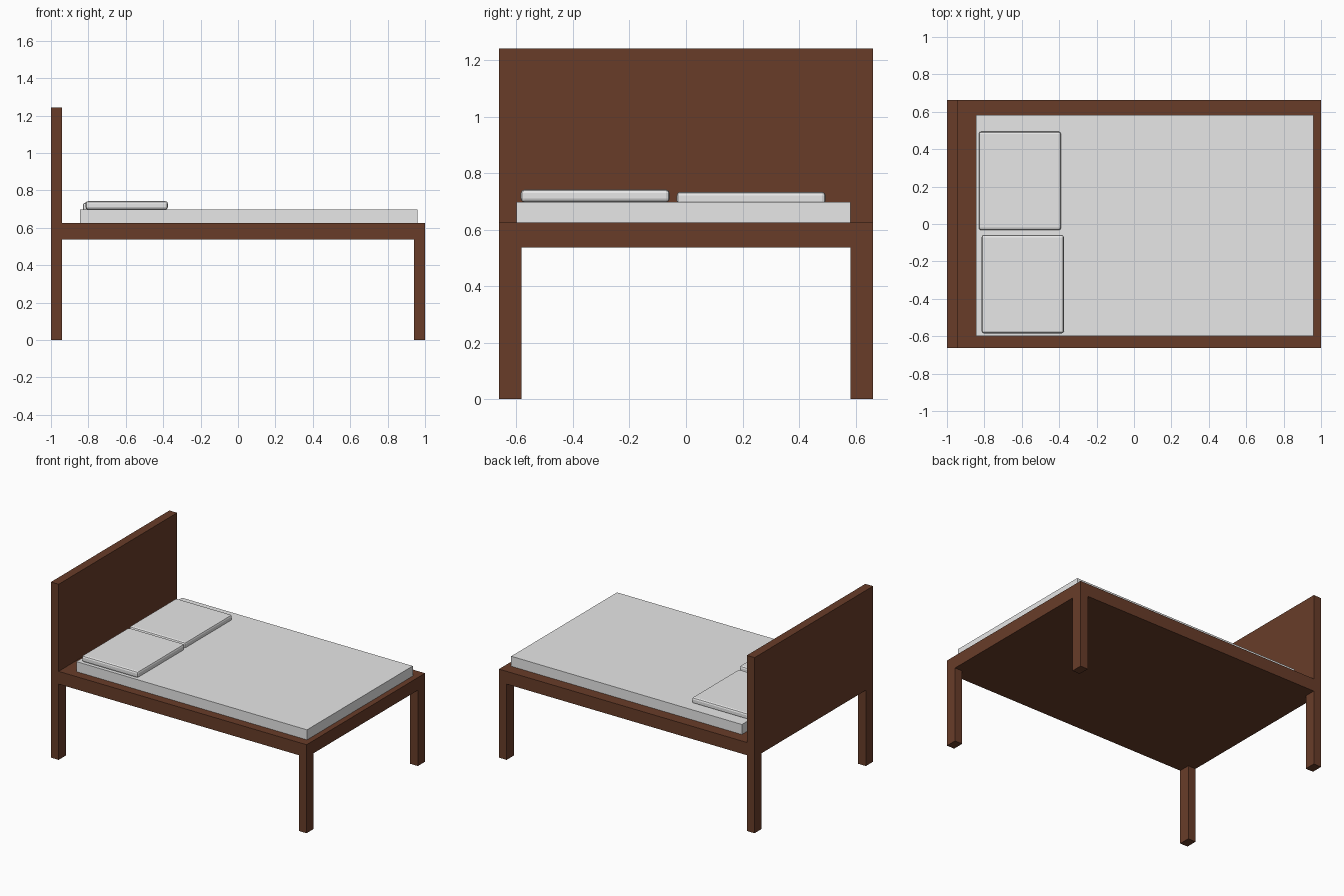
import bpy
import bmesh

cube = bpy.data.objects.get("Cube")
if cube:
    bpy.data.objects.remove(cube, do_unlink=True)


def material(name, colour):
    mat = bpy.data.materials.new(name)
    mat.use_nodes = True
    rgba = (*colour, 1.0)
    mat.diffuse_color = rgba
    mat.node_tree.nodes["Principled BSDF"].inputs["Base Color"].default_value = rgba
    return mat


def box(name, low, high, mat, bevel=0.0):
    """Box between two opposite corners, optionally with rounded edges."""
    bm = bmesh.new()
    bmesh.ops.create_cube(bm, size=1)
    size = [h - l for l, h in zip(low, high)]
    bmesh.ops.scale(bm, vec=size, verts=bm.verts)
    mesh = bpy.data.meshes.new(name)
    bm.to_mesh(mesh)
    bm.free()
    mesh.materials.append(mat)
    obj = bpy.data.objects.new(name, mesh)
    obj.location = [(h + l) / 2 for l, h in zip(low, high)]
    bpy.context.collection.objects.link(obj)
    if bevel:
        mod = obj.modifiers.new("rounded_edges", "BEVEL")
        mod.width = bevel
        mod.segments = 2
    return obj


wood = material("dark brown wood", (0.14, 0.046, 0.022))
linen = material("white linen", (0.8, 0.8, 0.8))

HALF_X, HALF_Y = 1.0, 0.662
LEG_X, LEG_Y = 0.06, 0.08
FRAME_LOW, FRAME_TOP, BOARD_TOP = 0.536, 0.626, 1.242
BED_TOP = 0.697

# Wooden frame and headboard
box("frame", (-HALF_X, -HALF_Y, FRAME_LOW), (HALF_X, HALF_Y, FRAME_TOP), wood)
box("headboard", (-HALF_X, -HALF_Y, FRAME_TOP),
    (LEG_X - HALF_X, HALF_Y, BOARD_TOP), wood)

# Legs, one flush with each corner
for end, x in (("head", -HALF_X), ("foot", HALF_X - LEG_X)):
    for side, y in (("right", -HALF_Y), ("left", HALF_Y - LEG_Y)):
        box(f"{end}_{side}_leg", (x, y, 0),
            (x + LEG_X, y + LEG_Y, FRAME_LOW), wood)

# Mattress
box("mattress", (-0.845, -0.6, FRAME_TOP), (0.96, 0.582, BED_TOP), linen)

# Pillows, slightly offset from each other
for name, x, y, z in (("right_pillow", -0.815, -0.585, BED_TOP),
                      ("left_pillow", -0.83, -0.033, BED_TOP - 0.008)):
    box(name, (x, y, z), (x + 0.44, y + 0.527, z + 0.045), linen, bevel=0.013)
